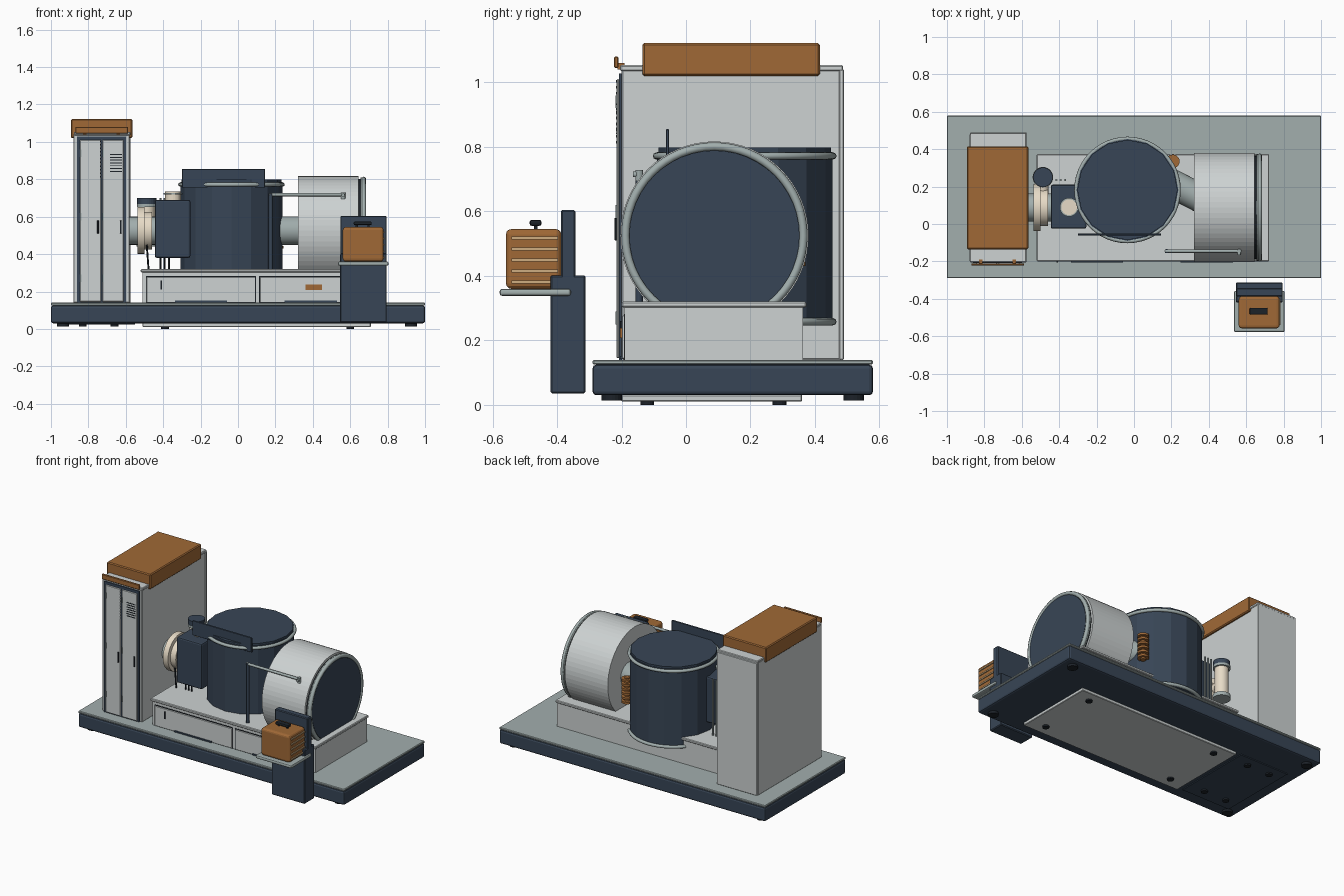
import bpy, bmesh, math
from mathutils import Vector

if "Cube" in bpy.data.objects:
    bpy.data.objects.remove(bpy.data.objects["Cube"])

def mat(name, col):
    m = bpy.data.materials.new(name)
    m.diffuse_color = (*col, 1)
    m.use_nodes = True
    m.node_tree.nodes["Principled BSDF"].inputs["Base Color"].default_value = m.diffuse_color
    return m

PALE = mat("pale_grey", (.61, .645, .645))
STEEL = mat("steel_grey", (.36, .425, .42))
NAVY = mat("navy", (.039, .06, .093))
DARK = mat("near_black", (.012, .016, .022))
BROWN = mat("copper_brown", (.352, .141, .037))
CREAM = mat("cream", (.80, .71, .57))
TAN = mat("light_tan", (.62, .42, .22))

def finish(bm, name, material):
    me = bpy.data.meshes.new(name)
    bm.to_mesh(me)
    bm.free()
    me.materials.append(material)
    ob = bpy.data.objects.new(name, me)
    bpy.context.collection.objects.link(ob)
    return ob

def box(name, x, y, z, material, bevel=0, seg=2):
    """Box from (min, max) ranges on each axis."""
    bm = bmesh.new()
    bmesh.ops.create_cube(bm, size=1)
    for v in bm.verts:
        v.co = [r[0] + (c + .5) * (r[1] - r[0]) for c, r in zip(v.co, (x, y, z))]
    if bevel:
        bmesh.ops.bevel(bm, geom=bm.edges[:], offset=bevel, segments=seg,
                        affect='EDGES', profile=.5)
    return finish(bm, name, material)

def rod(name, a, b, r, material, n=32, smooth=False):
    """Cylinder between two points."""
    a, b = Vector(a), Vector(b)
    bm = bmesh.new()
    bmesh.ops.create_cone(bm, cap_ends=True, segments=n, radius1=r, radius2=r,
                          depth=(b - a).length)
    q = (b - a).to_track_quat('Z', 'Y') if abs((b - a).normalized().z) < .999 else None
    for v in bm.verts:
        v.co = (q @ v.co if q else v.co) + (a + b) / 2
    for f in bm.faces:
        f.smooth = smooth and len(f.verts) == 4
    return finish(bm, name, material)

def ring(name, centre, axis, r, tube, material, n=48):
    """Torus around the x or z axis."""
    bm = bmesh.new()
    rows = []
    for i in range(n):
        t = math.tau * i / n
        row = []
        for j in range(8):
            p = math.tau * j / 8
            d, h = r + tube * math.cos(p), tube * math.sin(p)
            c, s = d * math.cos(t), d * math.sin(t)
            row.append(bm.verts.new(Vector(centre) + Vector((h, c, s) if axis == 'x' else (c, s, h))))
        rows.append(row)
    for i in range(n):
        for j in range(8):
            k, l = (i + 1) % n, (j + 1) % 8
            bm.faces.new((rows[i][j], rows[k][j], rows[k][l], rows[i][l])).smooth = True
    bmesh.ops.recalc_face_normals(bm, faces=bm.faces[:])
    return finish(bm, name, material)

# Base skid with deck, feet and underside panels
box("base", (-1, 1), (-.29, .58), (.03, .125), NAVY, .012)
box("deck", (-1, 1), (-.29, .58), (.125, .14), STEEL, .004, 1)
for x in (-.935, .925):
    for y in (-.23, .52):
        rod("foot", (x, y, .014), (x, y, .032), .032, DARK, 20)
box("underside_panel", (-.51, .71), (-.2, .36), (.01, .031), PALE, .003, 1)
box("small_underside_panel", (-.92, -.55), (-.2, .36), (.024, .031), NAVY, .002, 1)
for x, z in ((-.39, 0), (.6, 0), (-.83, .014), (-.66, .014)):
    for y in (-.12, .29):
        rod("underside_bolt", (x, y, z), (x, y, z + .02), .021, DARK, 16)

# Tall cabinet
box("cabinet", (-.88, -.58), (-.2, .48), (.14, 1.045), PALE, .004, 1)
box("cabinet_back", (-.875, -.575), (.475, .49), (.14, 1.04), PALE, .003, 1)
box("cabinet_cap", (-.878, -.575), (-.205, .487), (1.035, 1.054), PALE, .004, 1)
box("cabinet_frame", (-.86, -.598), (-.208, -.199), (.14, 1.028), NAVY)
for side, (x0, x1) in enumerate(((-.846, -.732), (-.725, -.611))):
    box("cabinet_door", (x0, x1), (-.215, -.206), (.145, 1.01), PALE, .003, 1)
    hx = x1 - .016
    box("door_handle", (hx - .005, hx + .005), (-.222, -.214), (.51, .58), DARK, .002, 1)
    for z in (.25, .58, .92):
        box("door_hinge", (x0 + .001, x0 + .008), (-.219, -.214), (z, z + .04), STEEL)
for i in range(7):
    z = .84 + i * .015
    box("door_vent", (-.685, -.62), (-.217, -.214), (z, z + .005), DARK)
for i in range(11):
    z = .81 + i * .019
    box("door_perforation", (-.737, -.733), (-.217, -.214), (z, z + .008), DARK)
box("cabinet_roof_unit", (-.893, -.565), (-.135, .415), (1.02, 1.122), BROWN, .006, 1)
box("cabinet_front_rail", (-.87, -.587), (-.223, -.21), (1.045, 1.08), BROWN, .003, 1)
for x in (-.82, -.64):
    box("rail_bracket", (x - .01, x + .01), (-.212, -.19), (1.04, 1.06), BROWN)

# Plinth with drawers
box("plinth", (-.51, .715), (-.19, .363), (.14, .305), PALE)
box("plinth_top", (-.52, .722), (-.2, .373), (.302, .32), PALE, .004, 1)
for x0, x1 in ((-.488, .092), (.118, .66)):
    box("drawer_shadow", (x0 - .005, x1 + .005), (-.193, -.189), (.14, .282), DARK)
    box("drawer_front", (x0, x1), (-.199, -.19), (.143, .277), PALE, .002, 1)
    xm = (x0 + x1) / 2
    box("drawer_pull", (xm - .14, xm + .14), (-.205, -.198), (.142, .151), NAVY)
box("drawer_latch", (-.414, -.406), (-.205, -.198), (.21, .26), DARK)
box("drawer_tag", (.36, .45), (-.204, -.198), (.208, .238), BROWN)

# Faceted upright vessel
C = (-.035, .182)
rod("vessel", (*C, .25), (*C, .785), .272, NAVY, 16)
rod("vessel_lid", (*C, .78), (*C, .798), .268, NAVY, 16)
for z in (.258, .772):
    ring("vessel_rim", (*C, z), 'z', .274, .011, STEEL)
box("vessel_plate", (-.3, .145), (-.062, -.052), (.755, .855), NAVY, .002, 1)

# Horizontal drum
D = (.088, .525)
rod("drum", (.322, *D), (.645, *D), .292, PALE, 64)
rod("drum_gap", (.64, *D), (.662, *D), .277, DARK, 48)
rod("drum_flange", (.655, *D), (.672, *D), .285, STEEL, 48)
ring("drum_rim", (.672, *D), 'x', .276, .013, STEEL, 64)
rod("drum_end", (.66, *D), (.68, *D), .264, NAVY, 48)

# Connecting pipe and finned coil behind it
rod("drum_pipe", (.1, .27, .525), (.36, .135, .525), .077, STEEL, 32, True)
rod("coil_core", (.208, .335, .42), (.208, .335, .6), .018, BROWN, 16)
for i in range(6):
    z = .43 + i * .03
    rod("coil_fin", (.208, .335, z), (.208, .335, z + .014), .036, BROWN, 20)

# Cabinet duct with cream flanges
rod("cabinet_duct", (-.59, .088, .525), (-.28, .088, .525), .075, STEEL, 32, True)
rod("duct_flange", (-.538, .088, .527), (-.5, .088, .527), .126, CREAM, 32, True)
rod("duct_collar", (-.5, .088, .525), (-.46, .088, .525), .1, CREAM, 32, True)

# Upright pump canister
P = (-.487, .25)
rod("canister", (*P, .46), (*P, .665), .043, CREAM, 28, True)
rod("canister_foot", (*P, .44), (*P, .465), .055, STEEL, 28)
rod("canister_flange", (*P, .652), (*P, .668), .054, STEEL, 28)
rod("canister_cap", (*P, .665), (*P, .7), .052, NAVY, 28)
rod("canister_arm", (*P, .55), (-.487, .12, .53), .03, CREAM, 20, True)

# Control housing beside the vessel
box("control_housing", (-.445, -.255), (-.025, .21), (.38, .69), NAVY, .01)
rod("housing_port", (-.347, .09, .685), (-.347, .09, .722), .042, CREAM, 28)
rod("housing_port_rim", (-.347, .09, .718), (-.347, .09, .728), .05, STEEL, 28)
rod("housing_port_cap", (-.347, .09, .722), (-.347, .09, .736), .042, CREAM, 28)
for x in (-.415, -.392, -.368):
    rod("housing_cable", (x, .03, .315), (x, .03, .39), .005, DARK, 10)
    rod("housing_pin", (x, .235, .315), (x, .235, .7), .006, STEEL, 10)
rod("duct_cable_lower", (-.478, .02, .315), (-.488, .02, .45), .005, DARK, 10)

# Post with swing arm
rod("arm_post", (.175, -.145, .315), (.175, -.145, .725), .011, NAVY, 16)
rod("swing_arm", (.165, -.145, .718), (.565, -.145, .718), .009, STEEL, 16)
rod("arm_tip", (.562, -.145, .695), (.562, -.145, .729), .012, STEEL, 16)
rod("arm_hook", (.562, -.145, .715), (.562, -.165, .715), .009, STEEL, 16)

# Free-standing side pedestal with tray
box("pedestal", (.545, .795), (-.42, -.312), (.035, .402), NAVY, .005, 1)
box("pedestal_back", (.547, .795), (-.388, -.343), (.317, .605), NAVY, .005, 1)
box("pedestal_tray", (.535, .805), (-.578, -.357), (.338, .36), STEEL, .008)
box("portable_case", (.56, .778), (-.558, -.387), (.36, .545), BROWN, .016, 3)
box("case_handle", (.618, .715), (-.485, -.448), (.555, .574), DARK, .007)
for x in (.635, .698):
    box("handle_post", (x - .006, x + .006), (-.472, -.461), (.54, .56), DARK)
for i in range(5):
    z = .377 + i * .034
    box("case_slat", (.776, .784), (-.541, -.397), (z, z + .009), TAN)
